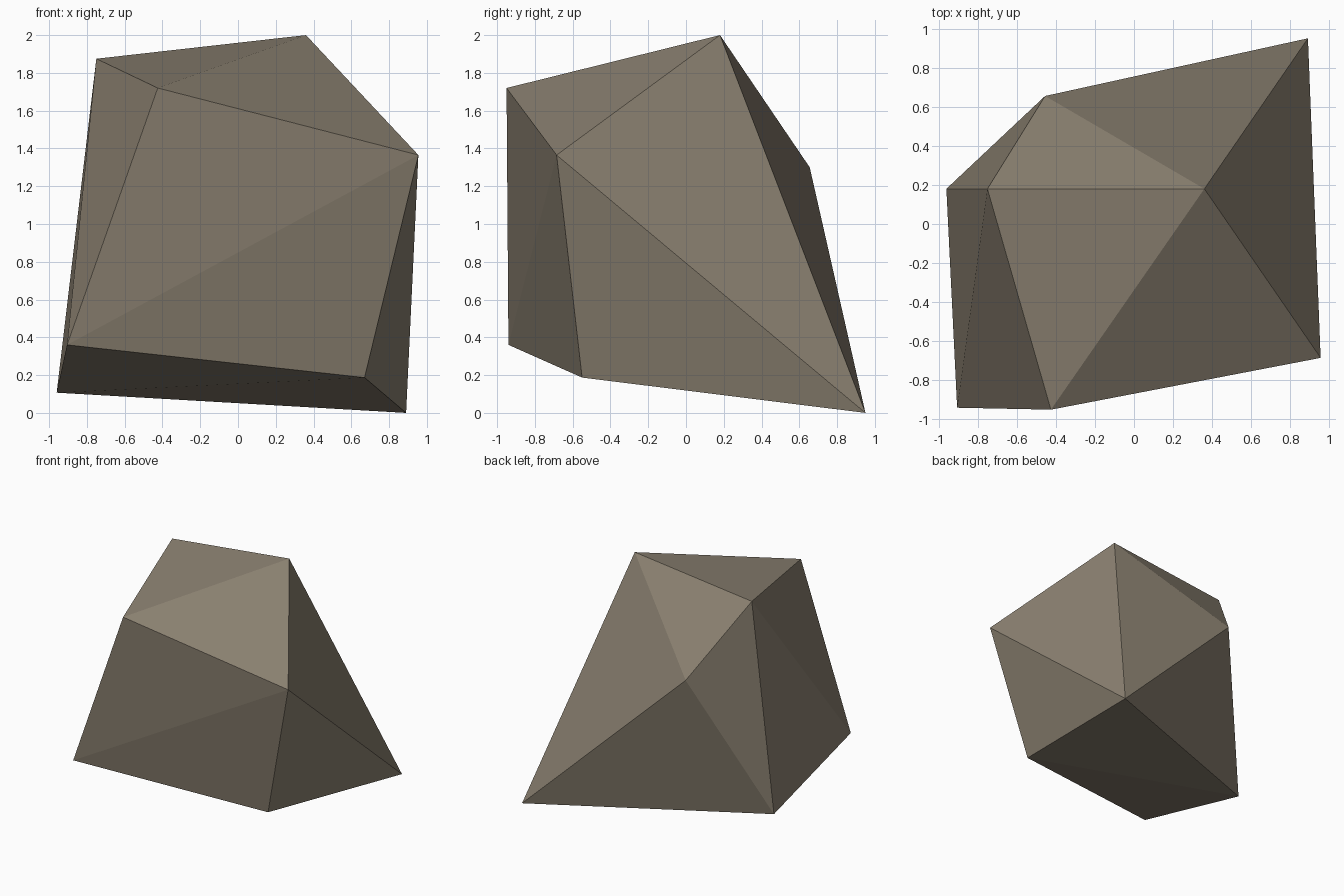
import bpy, bmesh

if "Cube" in bpy.data.objects:
    bpy.data.objects.remove(bpy.data.objects["Cube"])

# Rock corners: the boulder is their convex hull
corners = [
    (-0.75, 0.18, 1.875), (0.36, 0.18, 2.0), (-0.425, -0.95, 1.72),   # crown
    (0.955, -0.685, 1.365), (-0.455, 0.655, 1.30),                    # shoulders
    (-0.905, -0.94, 0.36), (0.67, -0.55, 0.187),                      # lower front
    (-0.96, 0.18, 0.107), (0.89, 0.95, 0.0),                          # feet
]

stone = bpy.data.materials.new("warm_grey_stone")
stone.diffuse_color = (0.258, 0.220, 0.165, 1)
stone.use_nodes = True
stone.node_tree.nodes["Principled BSDF"].inputs["Base Color"].default_value = stone.diffuse_color

# Flat-faced boulder
bm = bmesh.new()
for c in corners:
    bm.verts.new(c)
bmesh.ops.convex_hull(bm, input=bm.verts[:])
bmesh.ops.recalc_face_normals(bm, faces=bm.faces[:])
mesh = bpy.data.meshes.new("boulder")
bm.to_mesh(mesh)
bm.free()
mesh.materials.append(stone)
bpy.context.collection.objects.link(bpy.data.objects.new("boulder", mesh))
